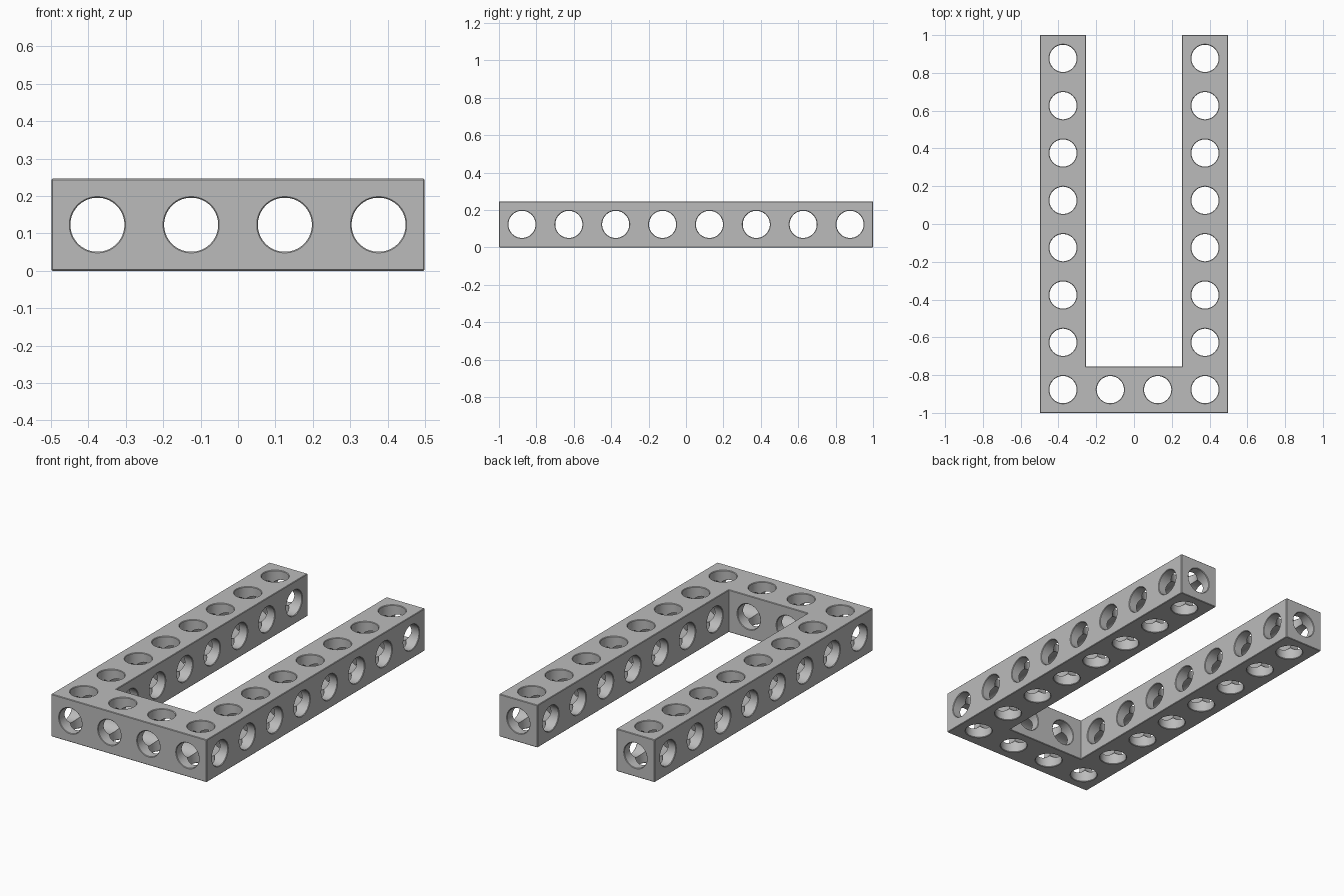
import bpy, bmesh, math
from mathutils import Vector

cube = bpy.data.objects.get("Cube")
if cube:
    bpy.data.objects.remove(cube, do_unlink=True)

W = 0.246                # beam thickness
P = (2 - W) / 7          # hole pitch
X = 1.5 * P + W / 2      # half width of the U
R = 0.0725               # hole radius
C = 0.003                # chamfer size
SEG = 48

grey = bpy.data.materials.new("light grey")
grey.use_nodes = True
colour = (0.5, 0.5, 0.5, 1)
grey.diffuse_color = colour
grey.node_tree.nodes["Principled BSDF"].inputs["Base Color"].default_value = colour


def make_object(name, bm):
    bmesh.ops.recalc_face_normals(bm, faces=bm.faces)
    mesh = bpy.data.meshes.new(name)
    bm.to_mesh(mesh)
    bm.free()
    mesh.materials.append(grey)
    ob = bpy.data.objects.new(name, mesh)
    bpy.context.collection.objects.link(ob)
    return ob


def add_drill(bm, axis, centre, spans, radius):
    """Lathed drill that flares where it passes the outer faces of each span."""
    profile = []
    for a, b in spans:
        profile += [(a - C, radius + 2 * C), (a + C, radius),
                    (b - C, radius), (b + C, radius + 2 * C)]
    rings = []
    for along, r in profile:
        ring = []
        for k in range(SEG):
            t = 2 * math.pi * (k + 0.5) / SEG
            p = Vector(centre)
            p[axis] = along
            p[(axis + 1) % 3] += r * math.cos(t)
            p[(axis + 2) % 3] += r * math.sin(t)
            ring.append(bm.verts.new(p))
        rings.append(ring)
    for lower, upper in zip(rings, rings[1:]):
        for k in range(SEG):
            n = (k + 1) % SEG
            bm.faces.new((lower[k], lower[n], upper[n], upper[k]))
    bm.faces.new(rings[0])
    bm.faces.new(rings[-1])


# U-shaped beam: extruded outline with small chamfers on the outer edges
bm = bmesh.new()
outline = [(-X, -1), (X, -1), (X, 1), (X - W, 1), (X - W, W - 1),
           (W - X, W - 1), (W - X, 1), (-X, 1)]
base = bm.faces.new([bm.verts.new((x, y, 0)) for x, y in outline])
top = bmesh.ops.extrude_face_region(bm, geom=[base])["geom"]
bmesh.ops.translate(bm, vec=(0, 0, W),
                    verts=[g for g in top if isinstance(g, bmesh.types.BMVert)])
bmesh.ops.recalc_face_normals(bm, faces=bm.faces)
edges = [e for e in bm.edges if e.is_convex]
bmesh.ops.bevel(bm, geom=edges, offset=C, offset_type='OFFSET', segments=1,
                affect='EDGES', profile=0.5)
beam = make_object("u_shaped_beam", bm)

# Hole grid: four columns across, eight rows deep, drilled along each axis
columns = [(i - 1.5) * P for i in range(4)]
rows = [(j - 3.5) * P for j in range(8)]
drills = [bmesh.new() for _ in range(3)]
for j, y in enumerate(rows):
    across = [(-X, X)] if j == 0 else [(-X, W - X), (X - W, X)]
    add_drill(drills[0], 0, (0, y, W / 2), across, R)
    for i, x in enumerate(columns):
        if j == 0 or i in (0, 3):
            add_drill(drills[2], 2, (x, y, W / 2), [(0, W)], R - 0.0004)
for i, x in enumerate(columns):
    end = 1 if i in (0, 3) else W - 1
    add_drill(drills[1], 1, (x, 0, W / 2), [(-1, end)], R - 0.0002)

# Cut the holes, one direction at a time
bpy.context.view_layer.objects.active = beam
for axis, drill in zip("xyz", drills):
    cutter = make_object("hole_cutter_" + axis, drill)
    cutter.hide_render = True
    mod = beam.modifiers.new("holes_" + axis, 'BOOLEAN')
    mod.operation = 'DIFFERENCE'
    mod.solver = 'EXACT'
    mod.object = cutter
    bpy.ops.object.modifier_apply(modifier=mod.name)
    bpy.data.objects.remove(cutter, do_unlink=True)

# Smooth hole walls, crisp edges
bpy.ops.object.select_all(action='DESELECT')
beam.select_set(True)
bpy.ops.object.shade_smooth_by_angle(angle=math.radians(30))
